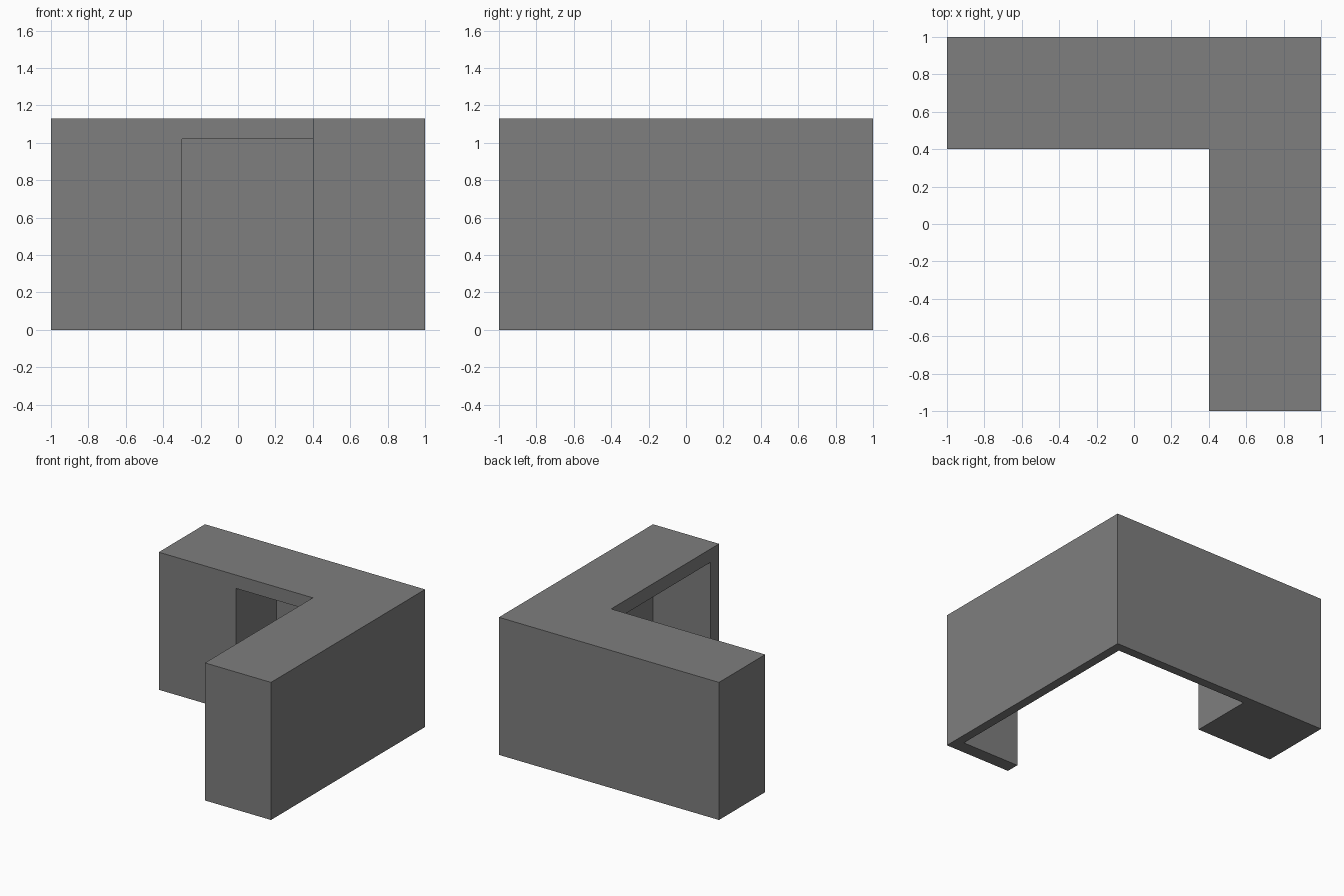
import bpy
import bmesh

cube = bpy.data.objects.get("Cube")
if cube:
    bpy.data.objects.remove(cube, do_unlink=True)

HEIGHT = 1.13
TOP = 0.11      # worktop and end panel thickness
WALL = 0.075    # outer modesty panel thickness
INNER = 0.4     # inside edge of both wings

grey = bpy.data.materials.new("grey")
grey.use_nodes = True
COLOUR = (0.21, 0.21, 0.21, 1)
grey.diffuse_color = COLOUR
grey.node_tree.nodes["Principled BSDF"].inputs["Base Color"].default_value = COLOUR


def prism(name, outline, z0, z1):
    """Extrude a flat outline between two heights."""
    bm = bmesh.new()
    face = bm.faces.new([bm.verts.new((x, y, z0)) for x, y in outline])
    up = bmesh.ops.extrude_face_region(bm, geom=[face])["geom"]
    verts = [v for v in up if isinstance(v, bmesh.types.BMVert)]
    bmesh.ops.translate(bm, verts=verts, vec=(0, 0, z1 - z0))
    bmesh.ops.recalc_face_normals(bm, faces=bm.faces)
    mesh = bpy.data.meshes.new(name)
    bm.to_mesh(mesh)
    bm.free()
    mesh.materials.append(grey)
    obj = bpy.data.objects.new(name, mesh)
    bpy.context.collection.objects.link(obj)
    return obj


# L-shaped desk body
desk = prism("corner_desk", [(-1, 1), (-1, INNER), (INNER, INNER),
                             (INNER, -1), (1, -1), (1, 1)], 0, HEIGHT)

# Knee space, open to the inside corner and the floor
back = 1 - WALL
end = -1 + TOP
front = INNER - 0.1
knee = prism("knee_space_cutter", [(-0.3, back), (-0.3, front), (front, front),
                                   (front, end), (back, end), (back, back)],
             -0.1, HEIGHT - TOP)
knee.hide_render = True
knee.hide_set(True)

# Cut the knee space, then drop the cutter
cut = desk.modifiers.new("knee_space", 'BOOLEAN')
cut.operation = 'DIFFERENCE'
cut.solver = 'EXACT'
cut.object = knee
bpy.context.view_layer.objects.active = desk
desk.select_set(True)
bpy.ops.object.modifier_apply(modifier=cut.name)
bpy.data.objects.remove(knee, do_unlink=True)
